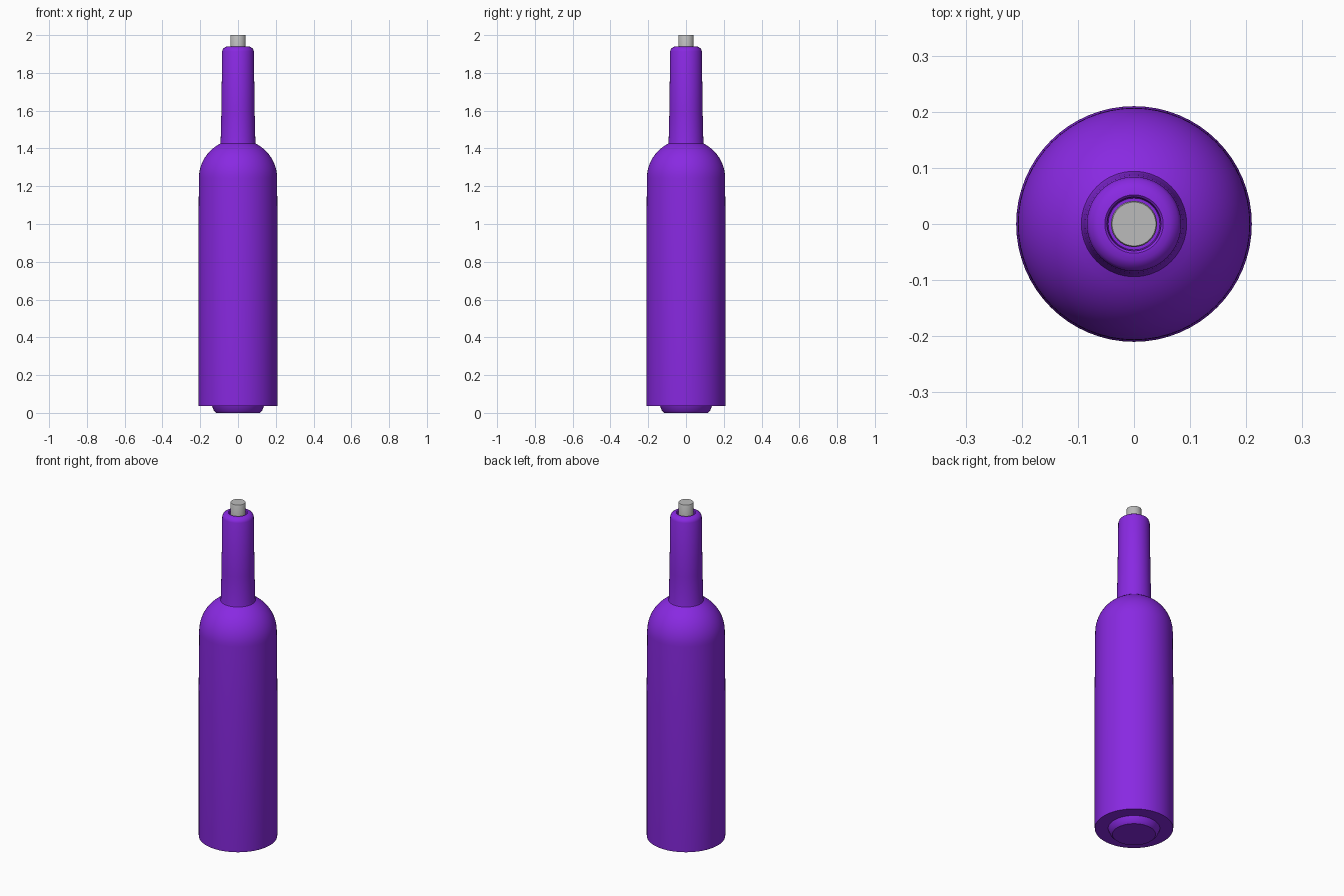
import bpy, bmesh, math

if "Cube" in bpy.data.objects:
    bpy.data.objects.remove(bpy.data.objects["Cube"])

SEGMENTS = 64


def material(name, rgb):
    mat = bpy.data.materials.new(name)
    mat.diffuse_color = (*rgb, 1)
    mat.use_nodes = True
    mat.node_tree.nodes["Principled BSDF"].inputs["Base Color"].default_value = mat.diffuse_color
    return mat


def lathe(name, profile, mat):
    """Revolve a (radius, height) profile around z; radius 0 closes the ends."""
    bm = bmesh.new()
    verts = [bm.verts.new((r, 0, z)) for r, z in profile]
    edges = [bm.edges.new(pair) for pair in zip(verts, verts[1:])]
    bmesh.ops.spin(bm, geom=verts + edges, cent=(0, 0, 0), axis=(0, 0, 1),
                   angle=math.tau, steps=SEGMENTS, use_duplicate=False)
    bmesh.ops.remove_doubles(bm, verts=bm.verts, dist=1e-5)
    bmesh.ops.recalc_face_normals(bm, faces=bm.faces)
    mesh = bpy.data.meshes.new(name)
    bm.to_mesh(mesh)
    bm.free()
    mesh.materials.append(mat)
    obj = bpy.data.objects.new(name, mesh)
    bpy.context.collection.objects.link(obj)
    bpy.ops.object.select_all(action='DESELECT')
    obj.select_set(True)
    bpy.context.view_layer.objects.active = obj
    bpy.ops.object.shade_smooth_by_angle(angle=math.radians(35))
    return obj


purple = material("purple glass", (0.25, 0.022, 0.76))
grey = material("grey stopper", (0.5, 0.5, 0.5))

# Foot: stepped, tapered base
foot = [(0, 0), (0.115, 0), (0.128, 0.012), (0.138, 0.037)]
# Body: straight wall, then a rounded shoulder
body = [(0.209, 0.037), (0.21, 0.05), (0.21, 0.88), (0.207, 1.243)]
shoulder = [(0.207 * math.cos(a), 1.243 + 0.205 * math.sin(a))
            for a in (math.radians(63) * i / 12 for i in range(1, 13))]
# Neck: gentle taper, chamfered lip and a shallow mouth around the stopper
neck = [(0.092, 1.435), (0.088, 1.6), (0.084, 1.915), (0.079, 1.928),
        (0.065, 1.938), (0.052, 1.94), (0.048, 1.936), (0.046, 1.91), (0, 1.91)]
lathe("bottle", foot + body + shoulder + neck, purple)

# Stopper
lathe("stopper", [(0, 1.9), (0.041, 1.9), (0.041, 1.997), (0.039, 2.0), (0, 2.0)], grey)
